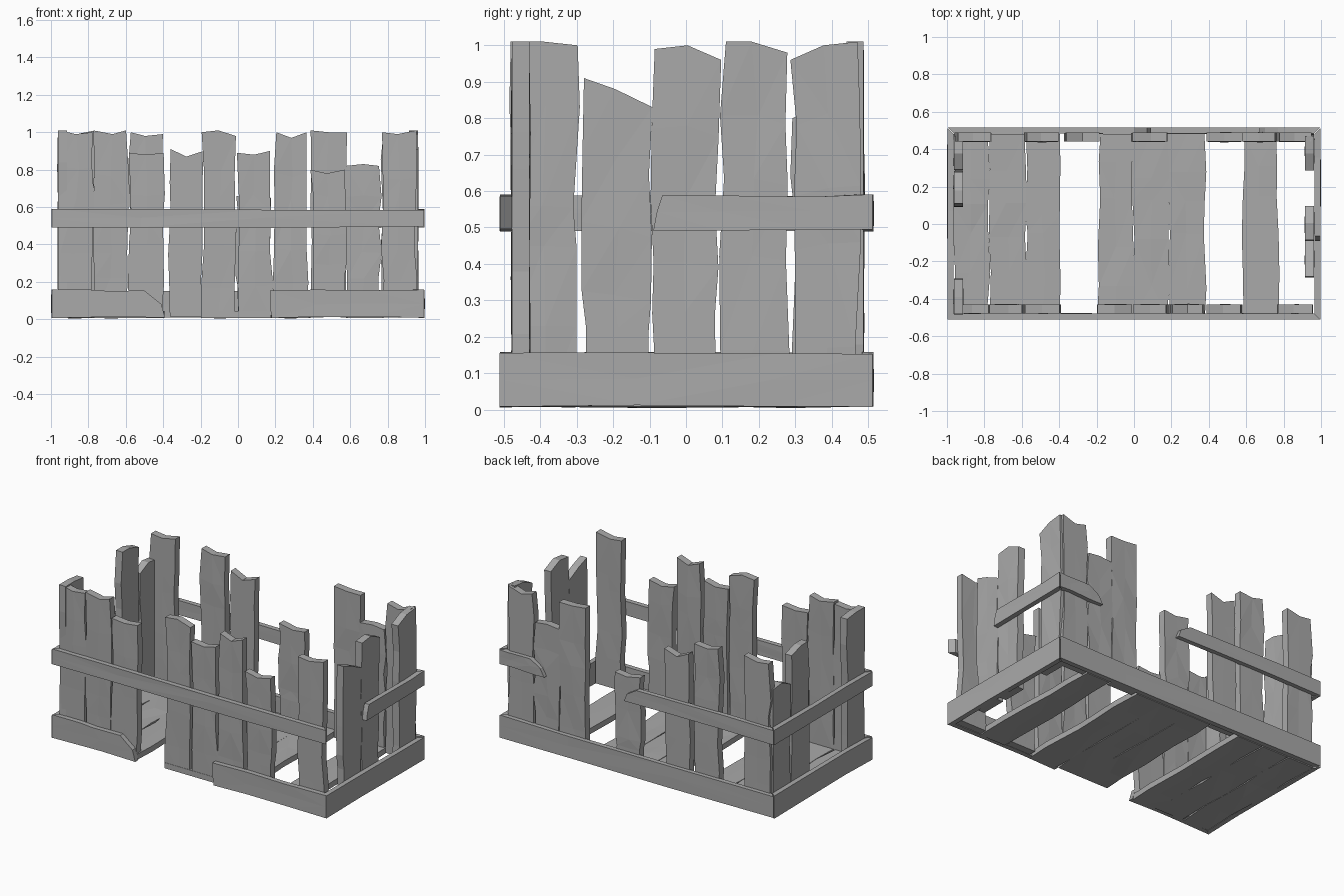
import bpy
import bmesh
import random
from mathutils import Vector

random.seed(7)
cube = bpy.data.objects.get("Cube")
if cube:
    bpy.data.objects.remove(cube, do_unlink=True)

wood = bpy.data.materials.new("weathered_grey")
wood.use_nodes = True
GREY = (0.4, 0.4, 0.4, 1)
wood.diffuse_color = GREY
wood.node_tree.nodes["Principled BSDF"].inputs["Base Color"].default_value = GREY

X, Y, Z = Vector((1, 0, 0)), Vector((0, 1, 0)), Vector((0, 0, 1))


def board(name, origin, along, across, out, start, end, width, thick,
          rows=5, wobble=0.01, mitre=(0, 0)):
    """Rough board: start and end give the length at its two edges and middle.
    mitre shortens the inner layer at each end."""
    bm = bmesh.new()
    rings = []
    for r in range(rows + 1):
        f = r / rows
        if 0 < r < rows:
            f += random.uniform(-0.3, 0.3) / rows
        inner = r in (0, rows)
        shift = [random.uniform(-wobble, wobble) for _ in range(3)]
        bulge = 0 if inner else random.uniform(-wobble, wobble) * 0.4
        ring = []
        for layer, cols in ((1, (0, 1, 2)), (0, (2, 1, 0))):
            for c in cols:
                t = start[c] + (end[c] - start[c]) * f
                if layer == 0:
                    t += mitre[0] if r == 0 else 0
                    t -= mitre[1] if r == rows else 0
                u = (c - 1) * width / 2 + shift[c]
                v = layer * thick + (bulge if c == 1 else 0)
                ring.append(bm.verts.new(origin + along * t + across * u + out * v))
        rings.append(ring)
    for a, b in zip(rings, rings[1:]):
        for i in range(6):
            j = (i + 1) % 6
            bm.faces.new((a[i], a[j], b[j], b[i]))
    for ring in (rings[0], rings[-1]):
        bm.faces.new((ring[0], ring[1], ring[4], ring[5]))
        bm.faces.new((ring[1], ring[2], ring[3], ring[4]))
    bmesh.ops.triangulate(bm, faces=[f for f in bm.faces])
    bmesh.ops.recalc_face_normals(bm, faces=bm.faces)
    mesh = bpy.data.meshes.new(name)
    bm.to_mesh(mesh)
    bm.free()
    mesh.materials.append(wood)
    obj = bpy.data.objects.new(name, mesh)
    bpy.context.collection.objects.link(obj)
    return obj


def flat(value):
    return (value,) * 3


# Upright planks: position along the wall, then the heights of the broken top
front = [(-.86, 1.01, .99, 1), (-.68, 1.01, .99, 1.01), (-.49, .89, .88, .89),
         (-.1, 1, 1.01, .98), (.09, .89, .88, .9), (.285, 1, .97, 1),
         (.485, .8, .78, .8), (.86, 1, .99, 1.01)]
back = [(-.86, 1, .99, 1.01), (-.49, 1, .98, .99), (-.28, .91, .87, .9),
        (.08, .66, .64, .65), (.485, 1.01, 1, 1), (.67, .82, .83, .82),
        (.86, 1, .98, 1.01)]
right_end = [(-.19, .91, .88, .83), (0, .99, 1, .96), (.385, .96, 1, 1.01)]
left_end = [(-.39, 1.01, 1.01, 1), (.19, 1.01, 1.01, .98), (.385, .8, .84, .83)]

walls = (("front", front, X, -Y, .43), ("back", back, X, Y, .44),
         ("plus_x", right_end, Y, X, .915), ("minus_x", left_end, Y, -X, .915))
for wall, planks, across, out, depth in walls:
    for n, (pos, *top) in enumerate(planks):
        board(f"{wall}_plank_{n + 1}", across * pos + out * depth, Z, across, out,
              flat(.015), top, .178, .048)

# Floor planks run front to back
for n, pos in enumerate((-.87, -.675, -.485, -.095, .09, .285, .675)):
    board(f"floor_plank_{n + 1}", X * pos + Z * .045, Y, X, -Z,
          flat(-.48), flat(.48), .186, .037)

# Horizontal rails, some of them snapped short
LOW, MID = (.0825, .145), (.54, .095)
T = .032
rails = (
    ("front_low_rail_a", X, -Y, .478, LOW, flat(-.995), (-.39, -.41, -.5), (T, 0)),
    ("front_low_rail_b", X, -Y, .478, LOW, (.18, .17, .17), flat(.995), (0, T)),
    ("front_mid_rail", X, -Y, .478, MID, flat(-.995), flat(.995), (T, T)),
    ("back_low_rail", X, Y, .483, LOW, flat(-.995), flat(.995), (T, T)),
    ("back_mid_rail_a", X, Y, .483, MID, flat(-.995), (.09, .07, 0), (T, 0)),
    ("back_mid_rail_b", X, Y, .483, MID, (.67, .7, .77), flat(.995), (0, T)),
    ("plus_x_low_rail", Y, X, .966, LOW, flat(-.512), flat(.512), (T, T)),
    ("plus_x_mid_rail", Y, X, .966, MID, (-.09, -.08, -.065), flat(.512), (0, T)),
    ("minus_x_low_rail", Y, -X, .966, LOW, flat(-.512), flat(.512), (T, T)),
    ("minus_x_mid_rail", Y, -X, .966, MID, flat(-.512), flat(.512), (T, T)),
)
for name, along, out, depth, (height, width), start, end, mitre in rails:
    board(name, out * depth + Z * height, along, Z, out, start, end, width, T,
          rows=3, wobble=.004, mitre=mitre)
